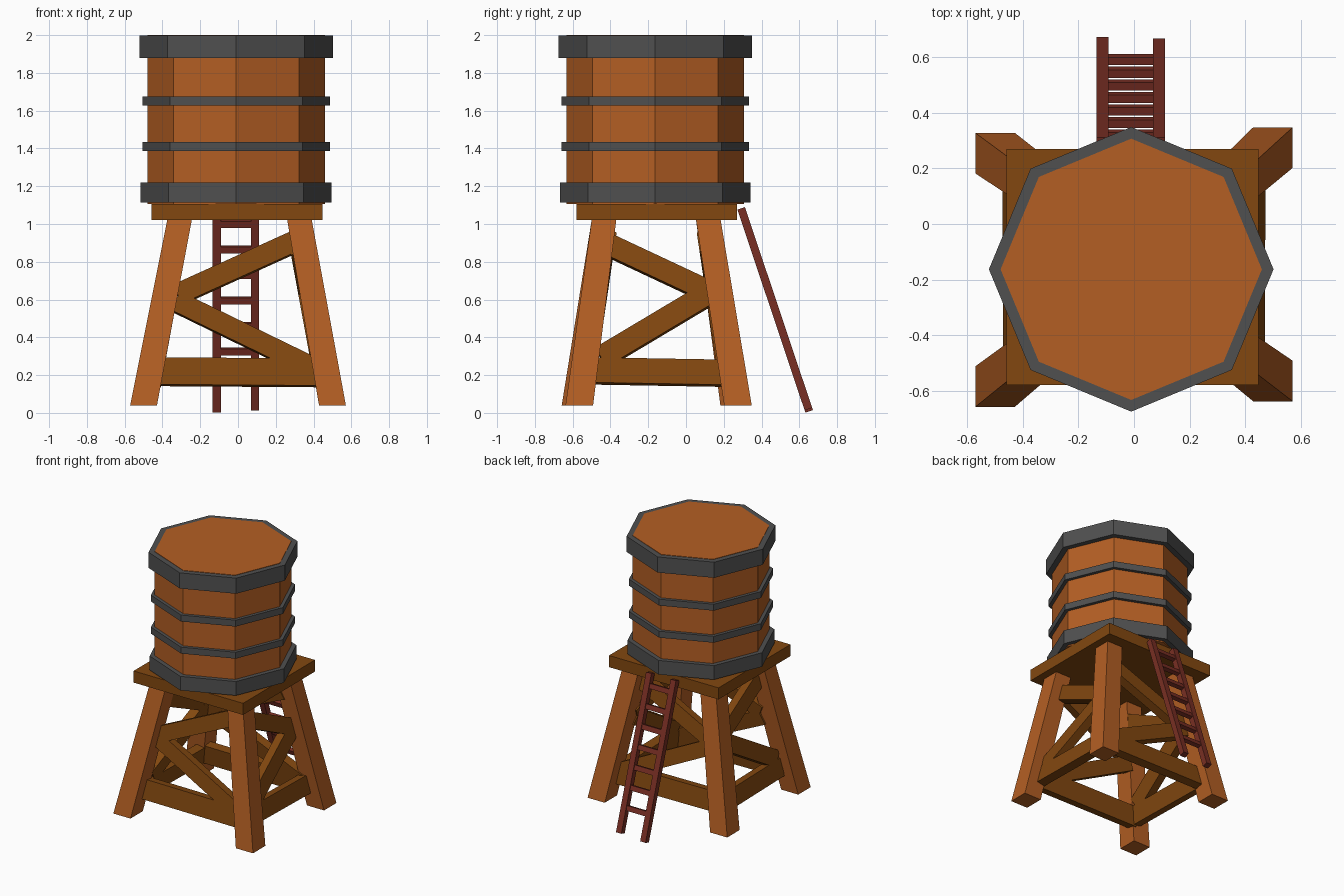
import bpy
from mathutils import Vector

if "Cube" in bpy.data.objects:
    bpy.data.objects.remove(bpy.data.objects["Cube"])


def material(name, rgb):
    m = bpy.data.materials.new(name)
    m.diffuse_color = (*rgb, 1)
    m.use_nodes = True
    m.node_tree.nodes["Principled BSDF"].inputs["Base Color"].default_value = m.diffuse_color
    return m


ORANGE = material("orange_wood", (0.456, 0.114, 0.017))
BROWN = material("brown_wood", (0.225, 0.064, 0.005))
GREY = material("grey_iron", (0.08, 0.08, 0.08))
RED = material("dark_red_wood", (0.19, 0.028, 0.017))


def prism(name, bottom, top, mat):
    """Solid between two matching four-point outlines (counter-clockwise from above)."""
    me = bpy.data.meshes.new(name)
    faces = [(3, 2, 1, 0), (4, 5, 6, 7)]
    faces += [(i, (i + 1) % 4, (i + 1) % 4 + 4, i + 4) for i in range(4)]
    me.from_pydata([tuple(v) for v in list(bottom) + list(top)], [], faces)
    me.materials.append(mat)
    ob = bpy.data.objects.new(name, me)
    bpy.context.collection.objects.link(ob)
    return ob


def rect(cx, cy, hx, hy, z):
    return [(cx + sx * hx, cy + sy * hy, z)
            for sx, sy in ((-1, -1), (1, -1), (1, 1), (-1, 1))]


def beam(name, p, q, face, width, thick, mat):
    """Plank from p to q whose broad side looks along the face direction."""
    p, q = Vector(p), Vector(q)
    d = (q - p).normalized()
    n = Vector(face)
    n = (n - d * n.dot(d)).normalized()
    u = n.cross(d)
    corners = [n * (sn * thick / 2) + u * (su * width / 2)
               for sn, su in ((-1, -1), (1, -1), (1, 1), (-1, 1))]
    return prism(name, [p + c for c in corners], [q + c for c in corners], mat)


def octagon(name, r, z0, z1, mat):
    bpy.ops.mesh.primitive_cylinder_add(vertices=8, radius=r, depth=z1 - z0,
                                        location=(-0.01, -0.163, (z0 + z1) / 2))
    ob = bpy.context.object
    ob.name = name
    ob.data.materials.append(mat)


# Tank with its iron bands
octagon("tank_body", 0.47, 1.105, 2.0, ORANGE)
octagon("bottom_band", 0.505, 1.115, 1.22, GREY)
octagon("lower_hoop", 0.496, 1.387, 1.435, GREY)
octagon("upper_hoop", 0.496, 1.627, 1.675, GREY)
octagon("top_band", 0.512, 1.88, 1.997, GREY)

# Platform
prism("platform", rect(-0.005, -0.155, 0.453, 0.425, 1.02),
      rect(-0.005, -0.155, 0.453, 0.425, 1.107), BROWN)

# Splayed legs; foot shift matches the slightly uneven stance
for sx, sy, shift, name in ((-1, -1, -0.01, "front_left_leg"), (1, -1, 0.01, "front_right_leg"),
                            (1, 1, 0.01, "back_right_leg"), (-1, 1, -0.01, "back_left_leg")):
    prism(name, rect(sx * 0.5, -0.155 + sy * 0.42 + shift, 0.071, 0.073, 0.04),
          rect(sx * 0.316 + 0.008, -0.158 + sy * 0.275, 0.065, 0.065, 1.03), ORANGE)

# Braces lie in the leaning plane of each side, on the inner half of the legs
IN, T = 0.04, 0.065


def x_at(z):
    return 0.5 - 0.18 * (z - 0.04) / 0.98 - IN


def y_at(z):
    return 0.42 - 0.145 * (z - 0.04) / 0.98 - IN


for s, side in ((-1, "front"), (1, "back")):
    for part, a, za, b, zb, w in (("rail", -0.43, 0.218, 0.43, 0.212, 0.145),
                                  ("lower_brace", -0.33, 0.59, 0.40, 0.235, 0.11),
                                  ("upper_brace", -0.32, 0.625, 0.31, 0.91, 0.112)):
        beam(f"{side}_{part}", (a, -0.155 + s * y_at(za), za), (b, -0.155 + s * y_at(zb), zb),
             (0, s, 0.148), w, T, BROWN)

for s, side in ((-1, "left"), (1, "right")):
    for part, a, za, b, zb, w in (("rail", -0.49, 0.222, 0.19, 0.21, 0.135),
                                  ("lower_brace", -0.45, 0.29, 0.12, 0.63, 0.12),
                                  ("upper_brace", -0.42, 0.893, 0.12, 0.64, 0.115)):
        beam(f"{side}_{part}", (s * x_at(za), a, za), (s * x_at(zb), b, zb),
             (s, 0, 0.184), w, T, BROWN)

# Ladder leaning on the back of the platform
foot, head = Vector((0, 0.652, 0.008)), Vector((0, 0.292, 1.083))
tilt = (0, 1.075, 0.36)
for x, dz, name in ((-0.113, 0, "left_ladder_rail"), (0.09, 0.012, "right_ladder_rail")):
    beam(name, foot + Vector((x, -dz / 3, dz)), head + Vector((x, 0, 0)), tilt, 0.044, 0.042, RED)
for i in range(7):
    z = 0.19 + 0.135 * i
    y = foot.y + (head.y - foot.y) * (z - foot.z) / (head.z - foot.z)
    beam(f"ladder_rung_{i + 1}", (-0.1, y, z), (0.08, y, z), tilt, 0.036, 0.03, RED)
